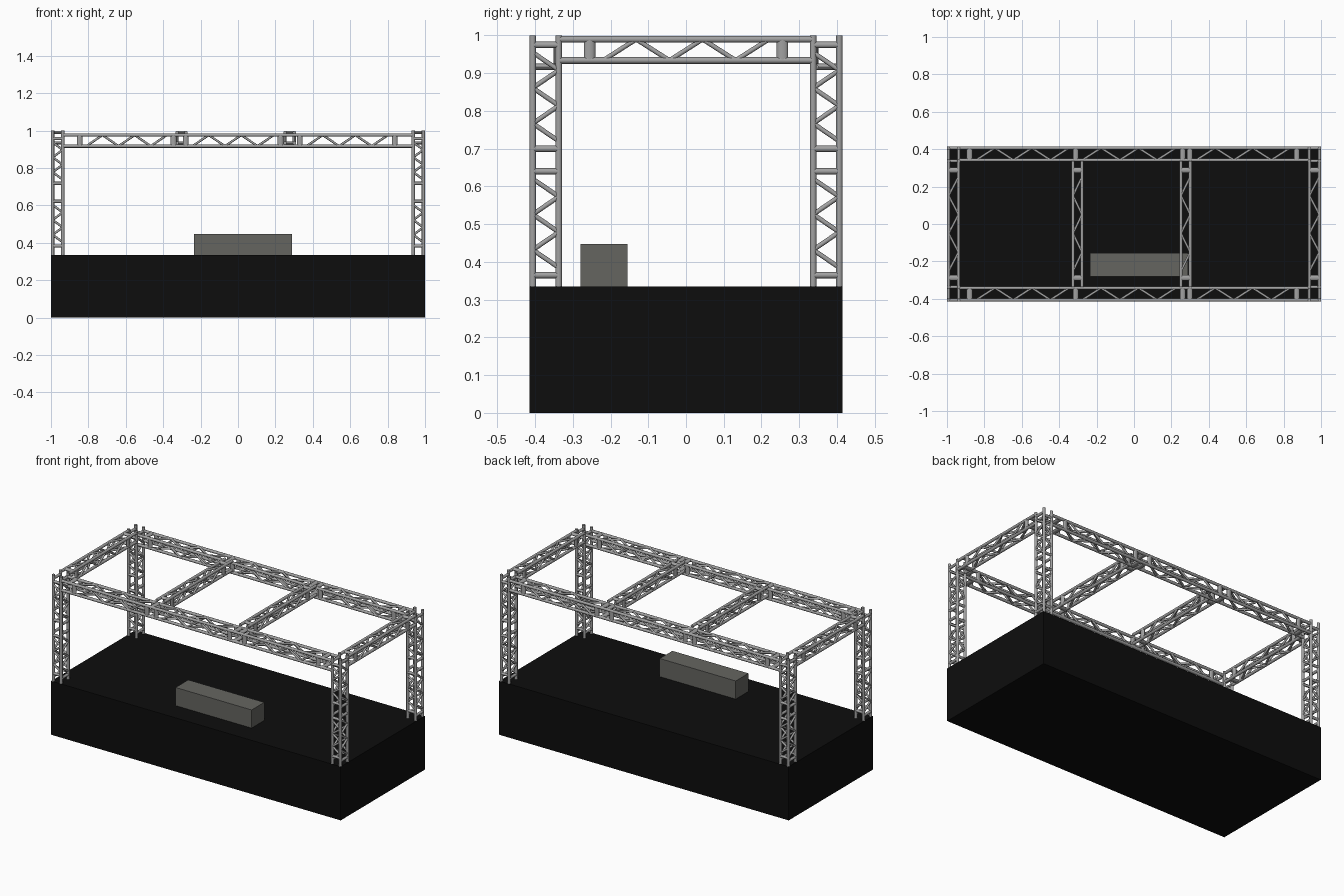
import bpy, bmesh, math
from mathutils import Vector, Matrix

if "Cube" in bpy.data.objects:
    bpy.data.objects.remove(bpy.data.objects["Cube"])


def material(name, rgb):
    m = bpy.data.materials.new(name)
    m.diffuse_color = (*rgb, 1)
    m.use_nodes = True
    m.node_tree.nodes["Principled BSDF"].inputs["Base Color"].default_value = m.diffuse_color
    return m


BLACK = material("matte black", (0.004, 0.004, 0.004))
STONE = material("warm dark grey", (0.13, 0.13, 0.118))
METAL = material("aluminium grey", (0.36, 0.36, 0.36))


def finish(bm, name, mat):
    mesh = bpy.data.meshes.new(name)
    bm.to_mesh(mesh)
    bm.free()
    mesh.materials.append(mat)
    ob = bpy.data.objects.new(name, mesh)
    bpy.context.collection.objects.link(ob)
    return ob


def box(name, lo, hi, mat):
    lo, hi = Vector(lo), Vector(hi)
    bm = bmesh.new()
    bmesh.ops.create_cube(bm, size=1, matrix=Matrix.Translation((lo + hi) / 2)
                          @ Matrix.Diagonal((*(hi - lo), 1)))
    finish(bm, name, mat)


def rod(bm, p, q, r, axis=0, stretch=1.0):
    """Round bar from p to q, its section optionally widened along one axis."""
    p, q = Vector(p), Vector(q)
    d = q - p
    scale = [1, 1, 1, 1]
    scale[axis] = stretch
    mat = (Matrix.Translation((p + q) / 2) @ Matrix.Diagonal(scale)
           @ d.to_track_quat('Z', 'Y').to_matrix().to_4x4())
    bmesh.ops.create_cone(bm, cap_ends=True, segments=12, radius1=r, radius2=r,
                          depth=d.length, matrix=mat)


def truss(name, axis, lo, hi, spans, outer, stretch, start=0):
    """Box truss. lo/hi: corners of the chord centre lines; spans: rung-to-rung
    ranges; outer: direction of the rungs that sit at the span ends."""
    bm = bmesh.new()
    a, b = [i for i in range(3) if i != axis]

    def point(t, ax1, v1, ax2, v2):
        p = [0, 0, 0]
        p[axis], p[ax1], p[ax2] = t, v1, v2
        return p

    # four chords
    for va in (lo[a], hi[a]):
        for vb in (lo[b], hi[b]):
            rod(bm, point(lo[axis], a, va, b, vb),
                point(hi[axis], a, va, b, vb), 0.009)
    # rungs and zigzag lacing on the four faces
    for s, e in spans:
        for across, fixed in ((a, b), (b, a)):
            inset = 0 if across == outer else 0.018 * stretch
            s1, e1 = s + inset, e - inset
            ends = (lo[across], hi[across])
            for level in (lo[fixed], hi[fixed]):
                for t in (s1, e1):
                    rod(bm, point(t, across, ends[0], fixed, level),
                        point(t, across, ends[1], fixed, level),
                        0.0085, axis, stretch)
                t0, t1 = s1 + 0.02 * stretch, e1 - 0.02 * stretch
                step = (t1 - t0) / 5
                for i in range(5):
                    k = (i + start) % 2
                    rod(bm, point(t0 + i * step, across, ends[k], fixed, level),
                        point(t0 + (i + 1) * step, across, ends[1 - k], fixed, level),
                        0.0062)
    ob = finish(bm, name, METAL)
    bpy.ops.object.select_all(action='DESELECT')
    ob.select_set(True)
    bpy.context.view_layer.objects.active = ob
    bpy.ops.object.shade_smooth_by_angle(angle=math.radians(40))


# stage platform and the long block standing on it
box("stage_platform", (-1, -0.415, 0), (1, 0.415, 0.335), BLACK)
box("stage_block", (-0.235, -0.28, 0.335), (0.29, -0.155, 0.448), STONE)

# corner columns
for side, x0, x1 in (("left", -0.991, -0.937), ("right", 0.937, 0.991)):
    for end, y0, y1 in (("front", -0.406, -0.337), ("back", 0.337, 0.406)):
        truss(f"{end}_{side}_column", 2, (x0, y0, 0.335), (x1, y1, 1.0),
              [(0.365, 0.64), (0.70, 0.975)], outer=1, stretch=1.0, start=1)

# long beams at front and back
for end, y0, y1 in (("front", -0.406, -0.342), ("back", 0.342, 0.406)):
    truss(f"{end}_beam", 0, (-0.935, y0, 0.917), (0.935, y1, 0.976),
          [(-0.879, -0.312), (-0.312, 0.26), (0.298, 0.87)], outer=1, stretch=1.8)

# cross beams
for name, x0, x1 in (("left_end", -0.991, -0.938), ("left_middle", -0.326, -0.278),
                     ("right_middle", 0.251, 0.301), ("right_end", 0.938, 0.991)):
    truss(f"{name}_cross_beam", 1, (x0, -0.338, 0.934), (x1, 0.338, 0.990),
          [(-0.288, 0.288)], outer=0, stretch=1.8)
